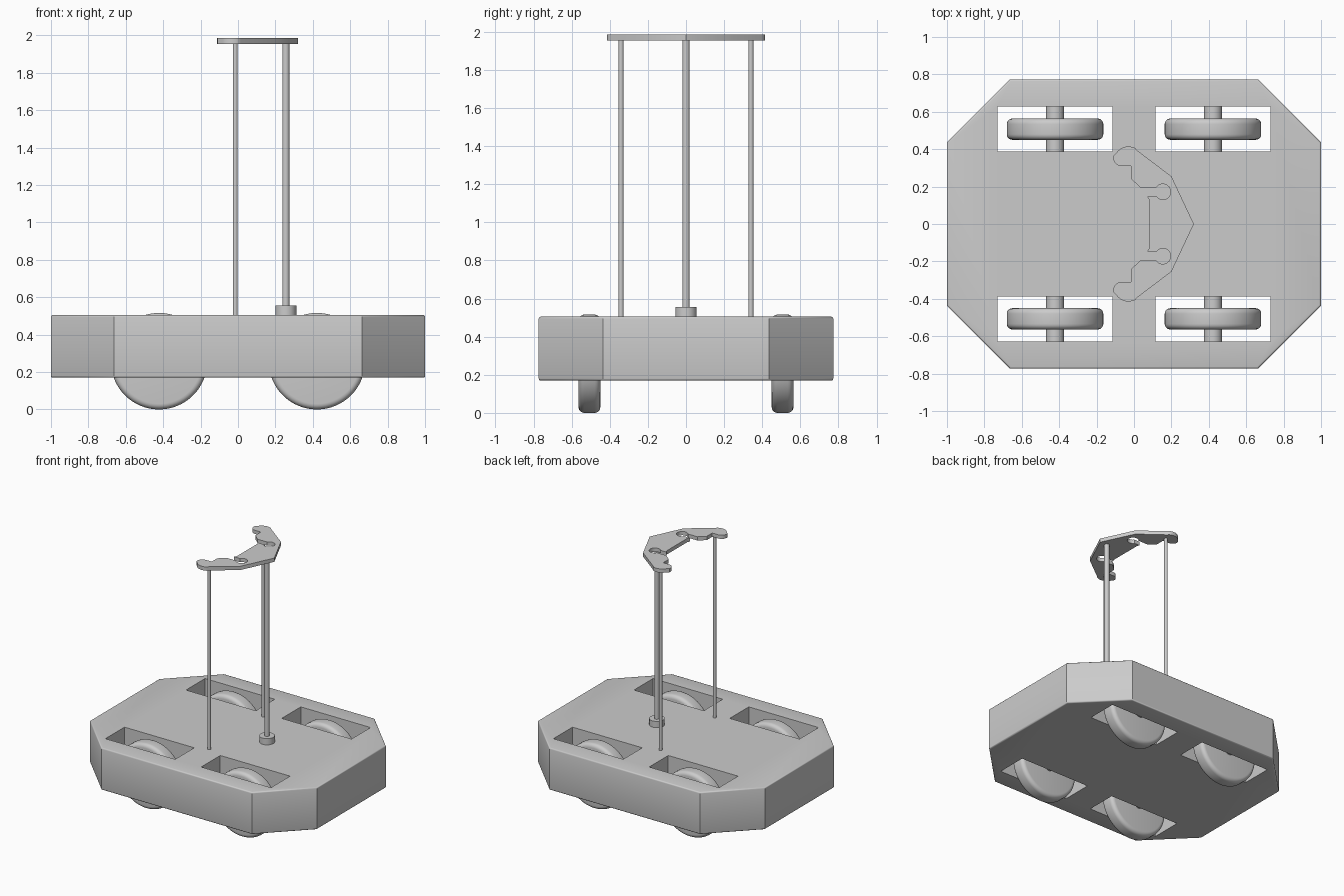
import bpy, bmesh, math
from mathutils import Matrix

cube = bpy.data.objects.get("Cube")
if cube:
    bpy.data.objects.remove(cube, do_unlink=True)

grey = bpy.data.materials.new("plain_grey")
grey.use_nodes = True
grey.diffuse_color = (0.6, 0.6, 0.6, 1)
grey.node_tree.nodes["Principled BSDF"].inputs["Base Color"].default_value = (0.6, 0.6, 0.6, 1)


def finish(name, bm, smooth=True):
    """Turn a bmesh into a named grey object."""
    bmesh.ops.recalc_face_normals(bm, faces=bm.faces)
    mesh = bpy.data.meshes.new(name)
    bm.to_mesh(mesh)
    bm.free()
    ob = bpy.data.objects.new(name, mesh)
    bpy.context.collection.objects.link(ob)
    mesh.materials.append(grey)
    bpy.ops.object.select_all(action="DESELECT")
    ob.select_set(True)
    bpy.context.view_layer.objects.active = ob
    if smooth:
        bpy.ops.object.shade_smooth_by_angle(angle=math.radians(35))
    return ob


def prism(points, z0, z1):
    """Extrude a flat outline upwards."""
    bm = bmesh.new()
    face = bm.faces.new([bm.verts.new((x, y, z0)) for x, y in points])
    top = bmesh.ops.extrude_face_region(bm, geom=[face])["geom"]
    bmesh.ops.translate(bm, vec=(0, 0, z1 - z0),
                        verts=[v for v in top if isinstance(v, bmesh.types.BMVert)])
    return bm


def cylinder(name, centre, radius, length, axis="Z", rim=0.0, sides=32):
    """Upright or sideways cylinder, with an optional rounded rim."""
    bm = bmesh.new()
    bmesh.ops.create_cone(bm, cap_ends=True, segments=sides,
                          radius1=radius, radius2=radius, depth=length)
    if rim:
        edges = [e for e in bm.edges if abs(e.verts[0].co.z - e.verts[1].co.z) < 1e-5]
        bmesh.ops.bevel(bm, geom=edges, offset=rim, segments=5, profile=0.5, affect="EDGES")
    turn = Matrix.Rotation(math.pi / 2, 4, "X") if axis == "Y" else Matrix()
    bmesh.ops.transform(bm, matrix=Matrix.Translation(centre) @ turn, verts=bm.verts)
    return finish(name, bm)


def arc(cx, cy, r, start, end, steps):
    return [(cx + r * math.cos(math.radians(start + (end - start) * i / steps)),
             cy + r * math.sin(math.radians(start + (end - start) * i / steps)))
            for i in range(steps + 1)]


# Chassis: eight-sided block with softened top and bottom rims
octagon = [(0.663, -0.773), (1, -0.436), (1, 0.436), (0.663, 0.773),
           (-0.663, 0.773), (-1, 0.436), (-1, -0.436), (-0.663, -0.773)]
bm = prism(octagon, 0.17, 0.505)
rims = [e for e in bm.edges if abs(e.verts[0].co.z - e.verts[1].co.z) < 1e-5]
bmesh.ops.bevel(bm, geom=rims, offset=0.01, segments=3, profile=0.5, affect="EDGES")
chassis = finish("chassis", bm, smooth=False)

# Four wheel wells cut right through the chassis
WHEEL_X, WHEEL_Y, WHEEL_R = 0.422, 0.507, 0.258
corners = [(sx, sy) for sx in (-1, 1) for sy in (-1, 1)]
bm = bmesh.new()
for sx, sy in corners:
    place = Matrix.Translation((sx * WHEEL_X, sy * WHEEL_Y, 0.34)) @ Matrix.Diagonal((0.615, 0.24, 1, 1))
    bmesh.ops.create_cube(bm, size=1, matrix=place)
cutter = finish("well_cutter", bm, smooth=False)
cutter.hide_render = True
mod = chassis.modifiers.new("wells", "BOOLEAN")
mod.operation = "DIFFERENCE"
mod.solver = "EXACT"
mod.object = cutter
bpy.context.view_layer.objects.active = chassis
bpy.ops.object.modifier_apply(modifier="wells")
bpy.data.objects.remove(cutter, do_unlink=True)
bpy.ops.object.select_all(action="DESELECT")
chassis.select_set(True)
bpy.ops.object.shade_smooth_by_angle(angle=math.radians(35))

# Wheels and axles
for sx, sy in corners:
    label = ("front" if sy < 0 else "back") + ("_left" if sx > 0 else "_right")
    centre = (sx * WHEEL_X, sy * WHEEL_Y, WHEEL_R)
    cylinder(label + "_wheel", centre, WHEEL_R, 0.114, "Y", rim=0.03, sides=64)
    cylinder(label + "_axle", centre, 0.048, 0.242, "Y")

# Main post with its socket, and two thin posts
cylinder("main_post_socket", (0.256, 0, 0.525), 0.056, 0.06)
cylinder("main_post", (0.256, 0, 1.23), 0.019, 1.46)
for side, sy in (("front", -1), ("back", 1)):
    cylinder(side + "_thin_post", (-0.015, sy * 0.341, 1.23), 0.013, 1.46, sides=20)

# Top plate: half outline with rounded tip and keyhole notch, then mirrored
half = [(0.32, 0), (0.2, 0.255), (0.015, 0.395)]
half += arc(-0.03, 0.338, 0.077, 60, 150, 7)
half += arc(-0.066, 0.354, 0.045, 165, 270, 6)
half += [(-0.015, 0.309), (-0.015, 0.24), (0.035, 0.195), (0.12, 0.195)]
half += arc(0.154, 0.172, 0.042, 145, -145, 14)
half += [(0.115, 0.148), (0.07, 0.148), (0.08, 0.132)]
outline = half + [(x, -y) for x, y in reversed(half[1:])]
finish("top_plate", prism(outline, 1.955, 1.985))
